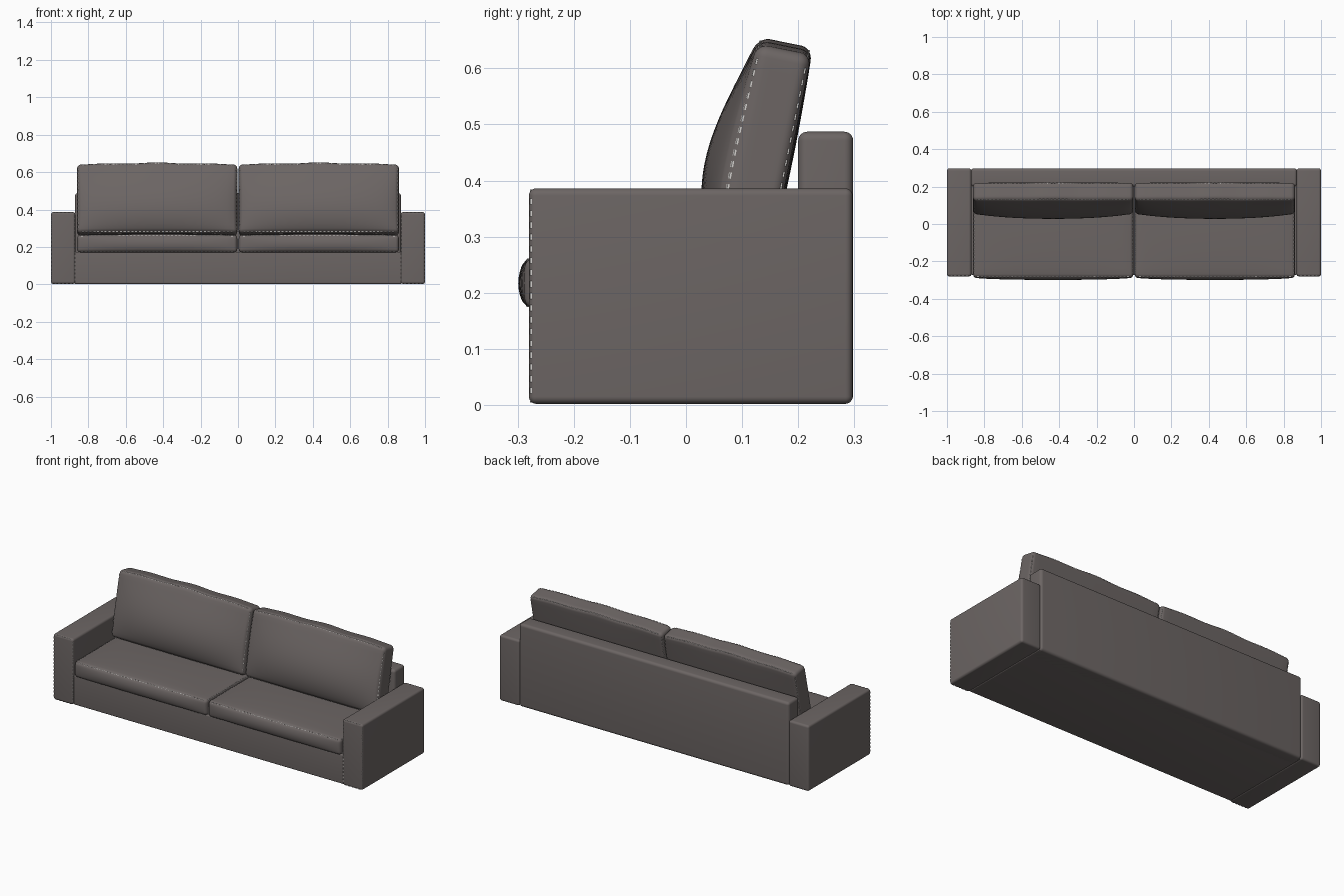
import bpy, bmesh, math
from mathutils import Vector, Matrix

if "Cube" in bpy.data.objects:
    bpy.data.objects.remove(bpy.data.objects["Cube"])


def material(name, rgb):
    m = bpy.data.materials.new(name)
    m.diffuse_color = (*rgb, 1)
    m.use_nodes = True
    m.node_tree.nodes["Principled BSDF"].inputs["Base Color"].default_value = m.diffuse_color
    return m


FABRIC = material("warm grey fabric", (0.15, 0.131, 0.127))
THREAD = material("pale thread", (0.65, 0.63, 0.61))


def ticks(h, r, n):
    """Grid positions along one axis, dense in the rounded border."""
    edge = [h - r * (1 - math.tan(math.radians(a))) for a in (0, 15, 30, 45)]
    inner = [-(h - r) + 2 * (h - r) * i / n for i in range(1, n)]
    return [-e for e in reversed(edge)] + inner + edge


def soft_box(name, centre, half, r, cells=(1, 1, 1), puff=None, tilt=0, seams=()):
    """Rounded box; seams is a list of (axis, sign) faces outlined by stitches."""
    bm = bmesh.new()
    grid = [ticks(half[i], r, cells[i]) for i in range(3)]
    verts = {}

    def vert(p):
        key = tuple(round(c, 6) for c in p)
        if key not in verts:
            core = Vector([max(-(h - r), min(h - r, c)) for c, h in zip(p, half)])
            verts[key] = bm.verts.new(core + (Vector(p) - core).normalized() * r)
        return verts[key]

    for a in range(3):
        b, c = (a + 1) % 3, (a + 2) % 3
        for s in (-1, 1):
            for i in range(len(grid[b]) - 1):
                for j in range(len(grid[c]) - 1):
                    quad = []
                    for di, dj in ((0, 0), (1, 0), (1, 1), (0, 1)):
                        p = [0, 0, 0]
                        p[a], p[b], p[c] = s * half[a], grid[b][i + di], grid[c][j + dj]
                        quad.append(vert(p))
                    bm.faces.new(quad)

    # dashed stitches along the four edges of each chosen face
    inset = r * 0.29
    for a, s in seams:
        for run, side in (((a + 1) % 3, (a + 2) % 3), ((a + 2) % 3, (a + 1) % 3)):
            for t in (-1, 1):
                span = half[run] - r
                n = int(2 * span / 0.02)
                for k in range(n):
                    p = [0, 0, 0]
                    p[a] = s * (half[a] - inset)
                    p[side] = t * (half[side] - inset)
                    p[run] = -span + 2 * span * (k + 0.5) / n
                    size = [0.003, 0.003, 0.003]
                    size[run] = 0.011
                    m = Matrix.Translation(p) @ Matrix.Diagonal((*size, 1))
                    new = bmesh.ops.create_cube(bm, size=1, matrix=m)["verts"]
                    for f in {f for v in new for f in v.link_faces}:
                        f.material_index = 1

    if puff:
        for v in bm.verts:
            v.co += puff(v.co, half)
    bmesh.ops.recalc_face_normals(bm, faces=bm.faces)
    me = bpy.data.meshes.new(name)
    bm.to_mesh(me)
    bm.free()
    me.materials.append(FABRIC)
    me.materials.append(THREAD)
    ob = bpy.data.objects.new(name, me)
    bpy.context.collection.objects.link(ob)
    ob.location = centre
    ob.rotation_euler.x = tilt
    bpy.ops.object.select_all(action='DESELECT')
    ob.select_set(True)
    bpy.context.view_layer.objects.active = ob
    bpy.ops.object.shade_smooth_by_angle(angle=math.radians(40))
    return ob


def dome(t):
    return max(0.0, 1 - t * t)


def seat_puff(p, half):
    x, y, z = (p[i] / half[i] for i in range(3))
    up = 0.012 * dome(x) ** 0.6 * dome(y) ** 0.6 * max(z, 0)
    out = 0.014 * dome(x) ** 0.5 * dome(z) * min(y, 0)
    return Vector((0, out, up))


def back_puff(p, half):
    x, y, z = (p[i] / half[i] for i in range(3))
    t = min(1, max(0, (z + 1) / 2))
    # low, full belly at the front, slight fullness behind and on top
    belly = 0.05 * max(0, math.sin(math.pi * t ** 0.75)) * dome(x) ** 0.5
    out = belly * min(y, 0) + 0.005 * dome(x) * dome(z) * max(y, 0)
    up = (0.010 * dome(x) + 0.003 * math.cos(9 * x) * dome(x)) * max(z, 0) ** 3
    return Vector((0, out, up))


# frame
soft_box("base", (0, 0.005, 0.088), (0.875, 0.277, 0.086), 0.008)
soft_box("backrest", (0, 0.249, 0.2445), (0.872, 0.049, 0.2425), 0.016)

# mirrored arms and cushions
for s, side in ((-1, "left"), (1, "right")):
    soft_box(side + "_arm", (s * 0.935, 0.0085, 0.194), (0.065, 0.2885, 0.192),
             0.013, seams=[(1, -1)])
    soft_box(side + "_seat_cushion", (s * 0.432, -0.045, 0.217), (0.428, 0.24, 0.046),
             0.017, (20, 14, 6), seat_puff, seams=[(2, 1), (2, -1)])
    soft_box(side + "_back_cushion", (s * 0.432, 0.138, 0.45), (0.428, 0.049, 0.187),
             0.02, (24, 6, 16), back_puff, math.radians(-11.5), seams=[(1, -1), (1, 1)])
